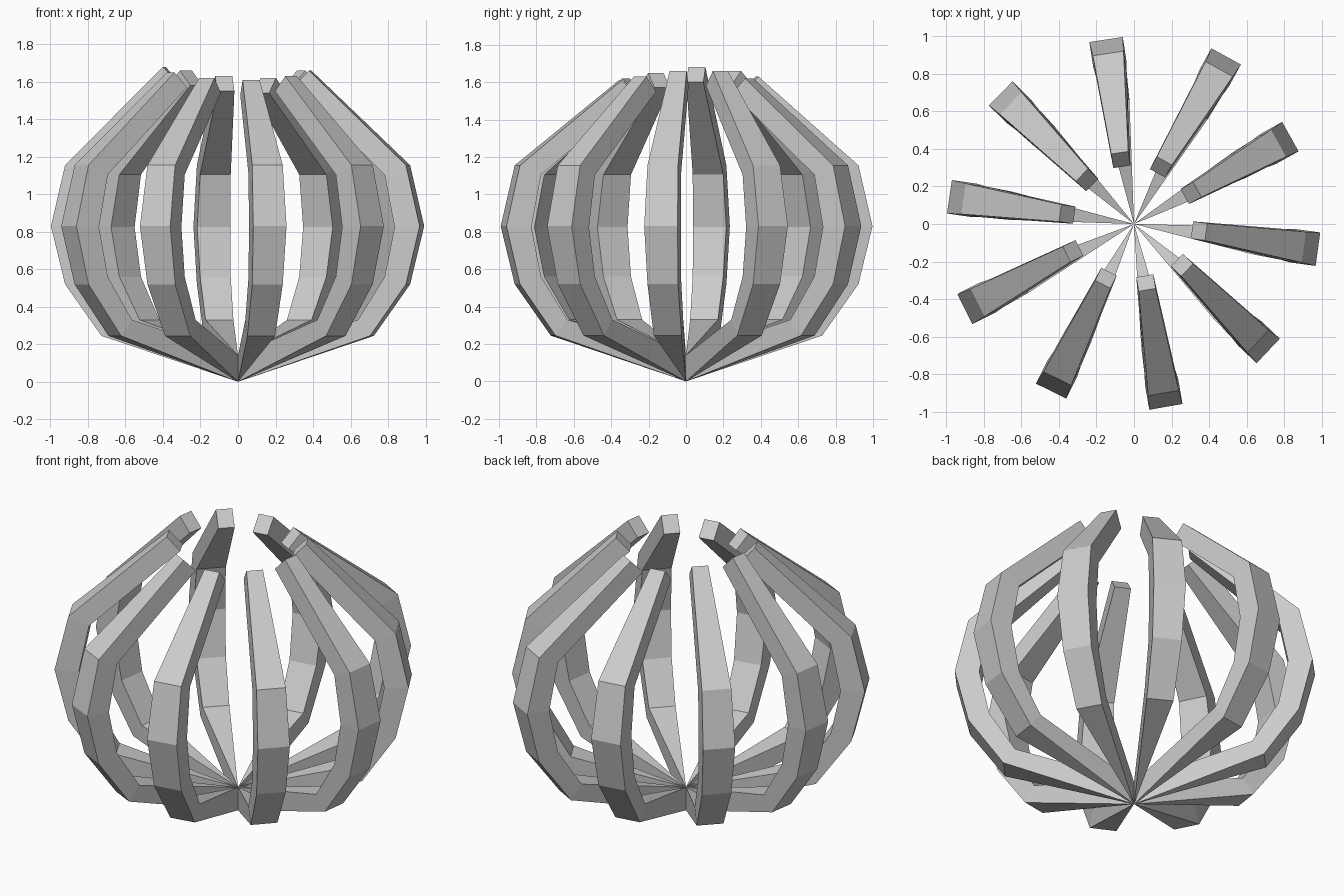
import bpy, bmesh
from math import sin, cos, radians
from mathutils import Vector

if "Cube" in bpy.data.objects:
    bpy.data.objects.remove(bpy.data.objects["Cube"])

# Rib profile sections: outer (r, z), inner (r, z), width
SECTIONS = [
    ((0.725, 0.245), (0.66, 0.33), 0.15),
    ((0.92, 0.52), (0.805, 0.56), 0.165),
    ((0.995, 0.83), (0.86, 0.825), 0.18),
    ((0.92, 1.155), (0.805, 1.105), 0.165),
]
# Hand-set ribs: angle, reach, tip angle, tip radius, tip height
RIBS = [
    (98.6, 1.0, 101.6, 0.35, 1.63), (61.2, 1.025, 64.7, 0.336, 1.62),
    (29.2, 0.96, 28.5, 0.346, 1.66), (352.2, 0.995, 353.9, 0.349, 1.66),
    (316.6, 0.99, 319.5, 0.337, 1.63), (279.9, 0.995, 281.5, 0.32, 1.61),
    (243.6, 1.0, 242.5, 0.325, 1.62), (206.7, 1.015, 203.9, 0.356, 1.65),
    (171.6, 1.0, 171.6, 0.36, 1.68), (135.6, 1.0, 136.8, 0.343, 1.66),
]


def direction(angle):
    a = radians(angle)
    return Vector((cos(a), sin(a), 0)), Vector((-sin(a), cos(a), 0))


def make_rib(name, angle, reach, tip_angle, tip_r, tip_z):
    bm = bmesh.new()
    up = Vector((0, 0, 1))
    # wedge edge on the central axis
    low = bm.verts.new((0, 0, 0))
    high = bm.verts.new((0, 0, 0.14))
    rad, tan = direction(angle)
    rings = []
    for (ro, zo), (ri, zi), w in SECTIONS:
        outer = rad * ro * reach + up * zo
        inner = rad * (ri + ro * (reach - 1)) + up * zi
        h = tan * w / 2
        rings.append([bm.verts.new(p) for p in (outer - h, outer + h, inner + h, inner - h)])
    # narrow bevelled tip
    trad, _ = direction(tip_angle)
    centre = trad * tip_r + up * (tip_z - 0.04)
    off, h = rad * 0.038 + up * 0.04, tan * 0.046
    rings.append([bm.verts.new(p) for p in
                  (centre + off - h, centre + off + h, centre - off + h, centre - off - h)])
    a, b, c, d = rings[0]
    for f in ((low, b, a), (high, d, c), (low, high, c, b), (high, low, a, d)):
        bm.faces.new(f)
    for r0, r1 in zip(rings, rings[1:]):
        for i in range(4):
            j = (i + 1) % 4
            bm.faces.new((r0[i], r0[j], r1[j], r1[i]))
    bm.faces.new(rings[-1])
    bmesh.ops.recalc_face_normals(bm, faces=bm.faces)
    mesh = bpy.data.meshes.new(name)
    bm.to_mesh(mesh)
    bm.free()
    bpy.context.collection.objects.link(bpy.data.objects.new(name, mesh))


# Ring of curved ribs forming an open bowl-shaped cage
for n, rib in enumerate(RIBS, 1):
    make_rib(f"cage_rib_{n}", *rib)
